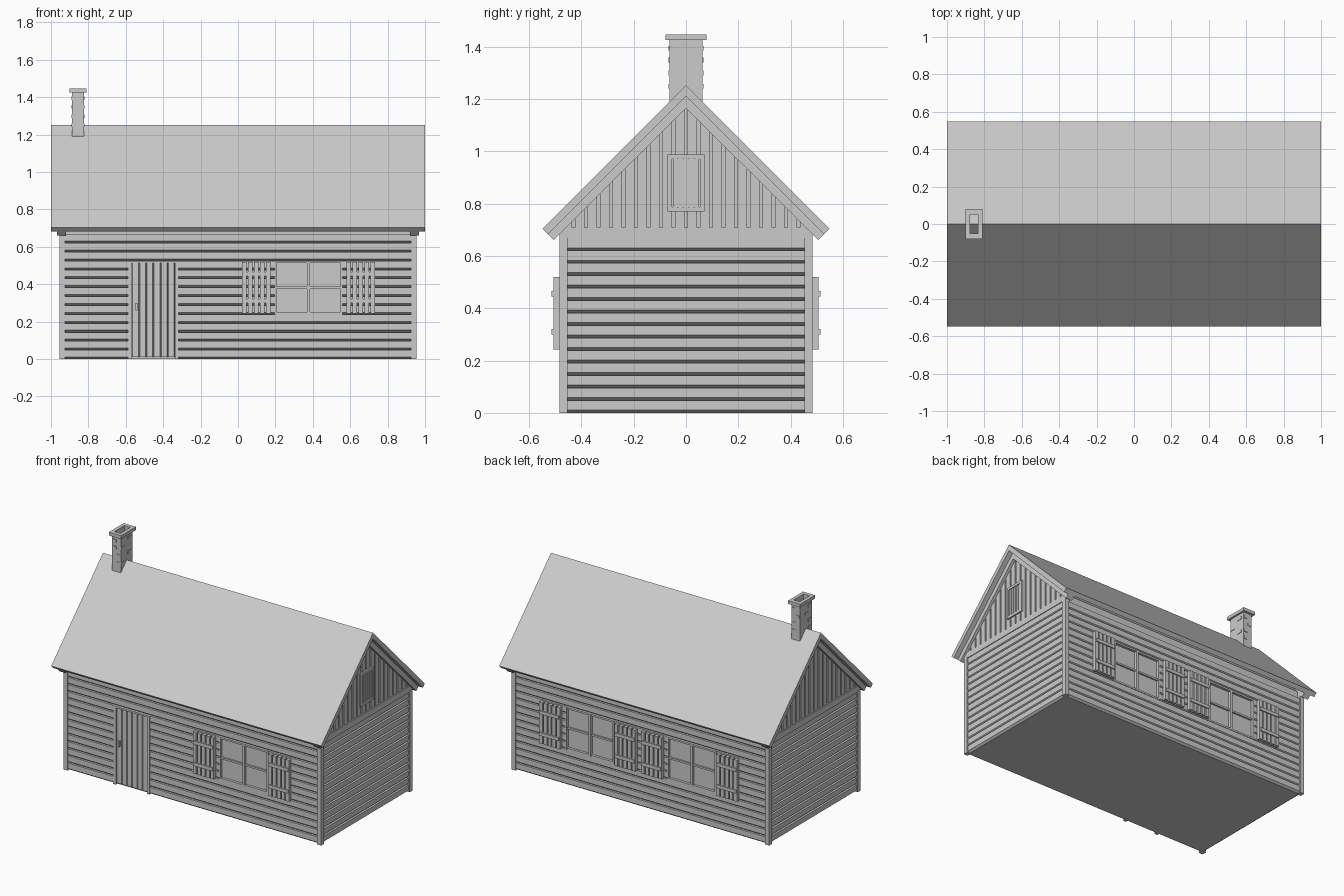
import bpy, bmesh, random
from mathutils import Vector

if "Cube" in bpy.data.objects:
    bpy.data.objects.remove(bpy.data.objects["Cube"])

random.seed(4)


def prism(bm, pts, ext):
    """Closed solid: planar outline swept along a vector."""
    e = Vector(ext)
    a = [bm.verts.new(Vector(p)) for p in pts]
    b = [bm.verts.new(Vector(p) + e) for p in pts]
    bm.faces.new(a)
    bm.faces.new(b[::-1])
    n = len(pts)
    for i in range(n):
        j = (i + 1) % n
        bm.faces.new((a[i], b[i], b[j], a[j]))


def box(bm, x0, x1, y0, y1, z0, z1):
    prism(bm, [(x0, y0, z0), (x1, y0, z0), (x1, y1, z0), (x0, y1, z0)], (0, 0, z1 - z0))


def finish(bm, name):
    bmesh.ops.recalc_face_normals(bm, faces=bm.faces[:])
    me = bpy.data.meshes.new(name)
    bm.to_mesh(me)
    bm.free()
    ob = bpy.data.objects.new(name, me)
    bpy.context.collection.objects.link(ob)
    return ob


ROW, ROWS = 0.0477, 14
WX, WY = 0.948, 0.477            # outer siding planes
CHAMFER, DEPTH = 0.011, 0.014
WIN_Z0, WIN_Z1 = 5 * ROW, 11 * ROW
WIN_HALF = 0.182

# solid core behind the siding (lower at openings: siding supplies the relief)
bm = bmesh.new()
cx, cy = WX - DEPTH, WY - DEPTH
prism(bm, [(-cx, -cy, 0), (-cx, cy, 0), (-cx, cy, 0.72), (-cx, 0, 1.19), (-cx, -cy, 0.72)],
      (2 * cx, 0, 0))
finish(bm, "house_core")


# horizontal siding, one bevelled board per row
def board_profile(k):
    z = k * ROW
    return [(-DEPTH, z), (0, z + CHAMFER), (0, z + ROW), (-DEPTH, z + ROW)]


def long_wall(name, s, openings):
    bm = bmesh.new()
    for k in range(ROWS):
        x = -0.94
        cuts = [o for o in openings if o[2] <= k < o[3]]
        for a, b, *_ in sorted(cuts) + [(0.94, 0.94)]:
            prism(bm, [(x, s * (WY + d), z) for d, z in board_profile(k)], (a - x, 0, 0))
            x = b
    finish(bm, name)


def window_gap(c):
    return (c - WIN_HALF, c + WIN_HALF, 5, 11)


long_wall("front_siding", -1, [(-0.588, -0.318, 0, 11), window_gap(0.377)])
long_wall("back_siding", 1, [window_gap(0.377), window_gap(-0.377)])

for s, side in ((1, "right"), (-1, "left")):
    # end wall siding
    bm = bmesh.new()
    for k in range(ROWS):
        prism(bm, [(s * (WX + d), -0.47, z) for d, z in board_profile(k)], (0, 0.94, 0))
    finish(bm, side + "_siding")
    # vertical gable boards with sloped tops and bevelled joints
    bm = bmesh.new()
    for i in range(-10, 10):
        y0, y1 = i * ROW, (i + 1) * ROW
        g = CHAMFER / 2
        for a, b, x0, x1 in ((y0, y1, cx - 0.01, cx + 0.001), (y0 + g, y1 - g, cx, WX)):
            prism(bm, [(s * x0, a, 0.69), (s * x0, b, 0.69),
                       (s * x0, b, 1.2 - abs(b)), (s * x0, a, 1.2 - abs(a))],
                  (s * (x1 - x0), 0, 0))
    finish(bm, side + "_gable_boards")
    # tie beam between wall and gable
    bm = bmesh.new()
    box(bm, s * 0.92, s * 0.953, -0.484, 0.484, ROW * ROWS, 0.709)
    finish(bm, side + "_tie_beam")

# corner posts
bm = bmesh.new()
for sx in (-1, 1):
    for sy in (-1, 1):
        box(bm, sx * 0.925, sx * 0.955, sy * 0.452, sy * 0.484, 0, 0.675)
finish(bm, "corner_posts")


# roof and barge rafters: chevron sections
def chevron(bm, x0, x1, ridge, outer, inner, ridge_in):
    pts = [(0, ridge), outer, inner, (0, ridge_in),
           (-inner[0], inner[1]), (-outer[0], outer[1])]
    prism(bm, [(x0, y, z) for y, z in pts], (x1 - x0, 0, 0))


bm = bmesh.new()
chevron(bm, -1, 1, 1.252, (0.548, 0.704), (0.527, 0.683), 1.21)
finish(bm, "roof")
bm = bmesh.new()
for s in (-1, 1):
    chevron(bm, s * 0.92, s * 0.967, 1.21, (0.527, 0.683), (0.505, 0.661), 1.165)
finish(bm, "end_rafters")


# frame of four bars around an opening on a long wall
def window(name, c, s):
    h, t = WIN_HALF, 0.012
    bm = bmesh.new()
    for a, b in ((-h, -h + t), (-0.008, 0.008), (h - t, h)):
        box(bm, c + a, c + b, s * 0.455, s * 0.481, WIN_Z0, WIN_Z1)
    for z in (WIN_Z0, WIN_Z1 - t):
        box(bm, c - h, c + h, s * 0.455, s * 0.48, z, z + t)
    zm = (WIN_Z0 + WIN_Z1) / 2
    box(bm, c - h, c + h, s * 0.455, s * 0.474, zm - 0.006, zm + 0.006)
    finish(bm, name + "_frame")
    # plank shutters with two battens each
    for m, label in ((-1, "left"), (1, "right")):
        bm = bmesh.new()
        x0, w, n, gap = c + m * 0.279 - 0.077, 0.154, 5, 0.008
        sw = (w + gap) / n
        for i in range(n):
            box(bm, x0 + i * sw, x0 + (i + 1) * sw - gap, s * 0.484, s * 0.507, 0.243, 0.52)
        for z in (0.31, 0.455):
            box(bm, x0 + 0.004, x0 + w - 0.004, s * 0.495, s * 0.514, z - 0.011, z + 0.011)
        finish(bm, f"{name}_{label}_shutter")


window("front_window", 0.377, -1)
window("back_window_a", 0.377, 1)
window("back_window_b", -0.377, 1)

# door: trim, planks, handle
bm = bmesh.new()
for a, b in ((-0.588, -0.567), (-0.337, -0.318)):
    box(bm, a, b, -0.45, -0.481, 0, WIN_Z1)
box(bm, -0.588, -0.318, -0.45, -0.481, 0.513, WIN_Z1)
finish(bm, "door_trim")
bm = bmesh.new()
pw = 0.23 / 6
for i in range(6):
    x = -0.567 + i * pw
    prism(bm, [(x, -0.455, 0.01), (x, -0.466, 0.01), (x + 0.004, -0.474, 0.01),
               (x + pw - 0.004, -0.474, 0.01), (x + pw, -0.466, 0.01), (x + pw, -0.455, 0.01)],
          (0, 0, 0.503))
finish(bm, "door")
bm = bmesh.new()
box(bm, -0.549, -0.538, -0.47, -0.487, 0.26, 0.30)
finish(bm, "door_handle")

# louvred hatch in the right gable
bm = bmesh.new()
for s in (-1, 1):
    box(bm, 0.93, 0.958, s * 0.053, s * 0.07, 0.77, 0.988)
for z in (0.77, 0.971):
    box(bm, 0.93, 0.958, -0.07, 0.07, z, z + 0.017)
for i in range(5):
    y = -0.053 + i * 0.0212
    box(bm, 0.93, 0.953, y + 0.003, y + 0.0182, 0.785, 0.973)
finish(bm, "gable_hatch")

# hollow chimney with cap and a few proud bricks
CX = -0.856


def tube(bm, hx, hy, z0, z1, ix=0.022, iy=0.052):
    for s in (-1, 1):
        box(bm, CX + s * ix, CX + s * hx, -hy, hy, z0, z1)
        box(bm, CX - ix, CX + ix, s * iy, s * hy, z0, z1)


bm = bmesh.new()
tube(bm, 0.032, 0.063, 1.18, 1.426)
finish(bm, "chimney")
bm = bmesh.new()
tube(bm, 0.045, 0.079, 1.425, 1.447)
finish(bm, "chimney_cap")
bm = bmesh.new()
for s in (-1, 1):
    for z in (1.24, 1.29, 1.34, 1.385):
        y = random.choice((-0.04, -0.01, 0.025))
        box(bm, CX + s * 0.03, CX + s * 0.035, y - 0.018, y + 0.018, z, z + 0.018)
        x = CX + random.choice((-0.014, 0.014))
        box(bm, x - 0.014, x + 0.014, s * 0.06, s * 0.066, z, z + 0.018)
finish(bm, "chimney_bricks")
